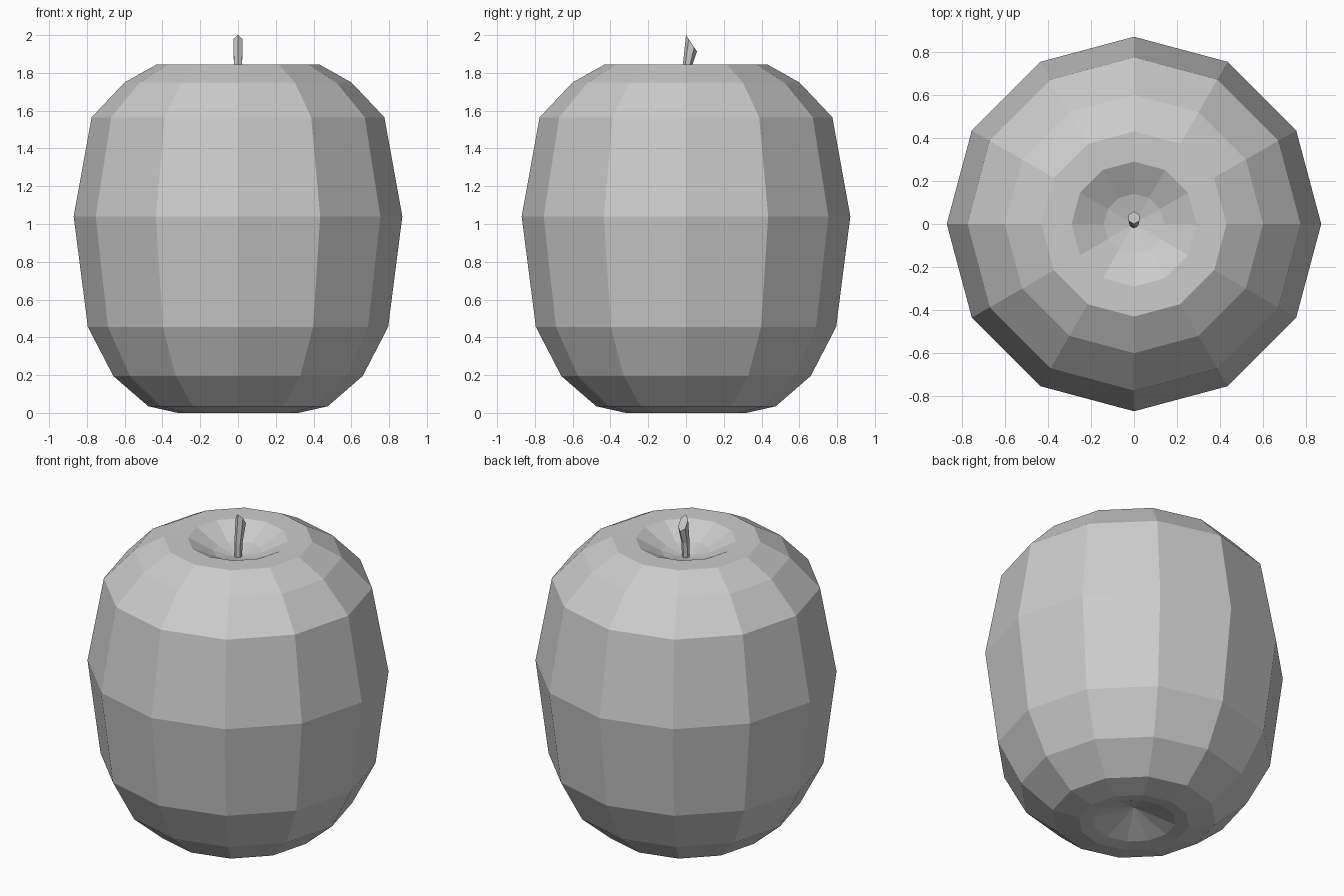
import bpy
import bmesh
from math import cos, sin, tau

if "Cube" in bpy.data.objects:
    bpy.data.objects.remove(bpy.data.objects["Cube"])

grey = bpy.data.materials.new("plain grey")
grey.use_nodes = True
grey.diffuse_color = (0.6, 0.6, 0.6, 1)
grey.node_tree.nodes["Principled BSDF"].inputs["Base Color"].default_value = (0.6, 0.6, 0.6, 1)


def loft(name, rings, sides, turn=0.0, caps=False):
    """Skin stacked rings of (radius, z, y centre, z drop per y); radius 0 is a pole."""
    bm = bmesh.new()
    loops = []
    for radius, z, y0, drop in rings:
        loop = []
        for i in range(sides if radius else 1):
            a = turn + tau * i / sides
            dy = radius * sin(a)
            loop.append(bm.verts.new((radius * cos(a), y0 + dy, z - drop * dy)))
        loops.append(loop)
    for low, high in zip(loops, loops[1:]):
        for i in range(sides):
            j = (i + 1) % sides
            corners = [low[i % len(low)], low[j % len(low)],
                       high[j % len(high)], high[i % len(high)]]
            bm.faces.new(list(dict.fromkeys(corners)))
    if caps:
        bm.faces.new(loops[0][::-1])
        bm.faces.new(loops[-1])
    bmesh.ops.recalc_face_normals(bm, faces=bm.faces)
    mesh = bpy.data.meshes.new(name)
    bm.to_mesh(mesh)
    bm.free()
    mesh.materials.append(grey)
    obj = bpy.data.objects.new(name, mesh)
    bpy.context.collection.objects.link(obj)
    return obj


# Fruit body: from the bottom dimple, round the outside, into the top hollow
profile = [
    (0, 0.10), (0.12, 0.055), (0.24, 0.01), (0.32, 0.0),
    (0.475, 0.035), (0.66, 0.195), (0.795, 0.455), (0.87, 1.04),
    (0.775, 1.565), (0.6, 1.75), (0.43, 1.845),
    (0.29, 1.843), (0.14, 1.765), (0, 1.73),
]
loft("fruit_body", [(r, z, 0, 0) for r, z in profile], 12)

# Stem: leaning back, flaring to a slanted cut end
stem = [(0.021, 1.70, 0, 0), (0.024, 1.83, 0.006, 0), (0.029, 1.957, 0.029, 1.5)]
loft("stem", stem, 6, turn=tau / 4, caps=True)
